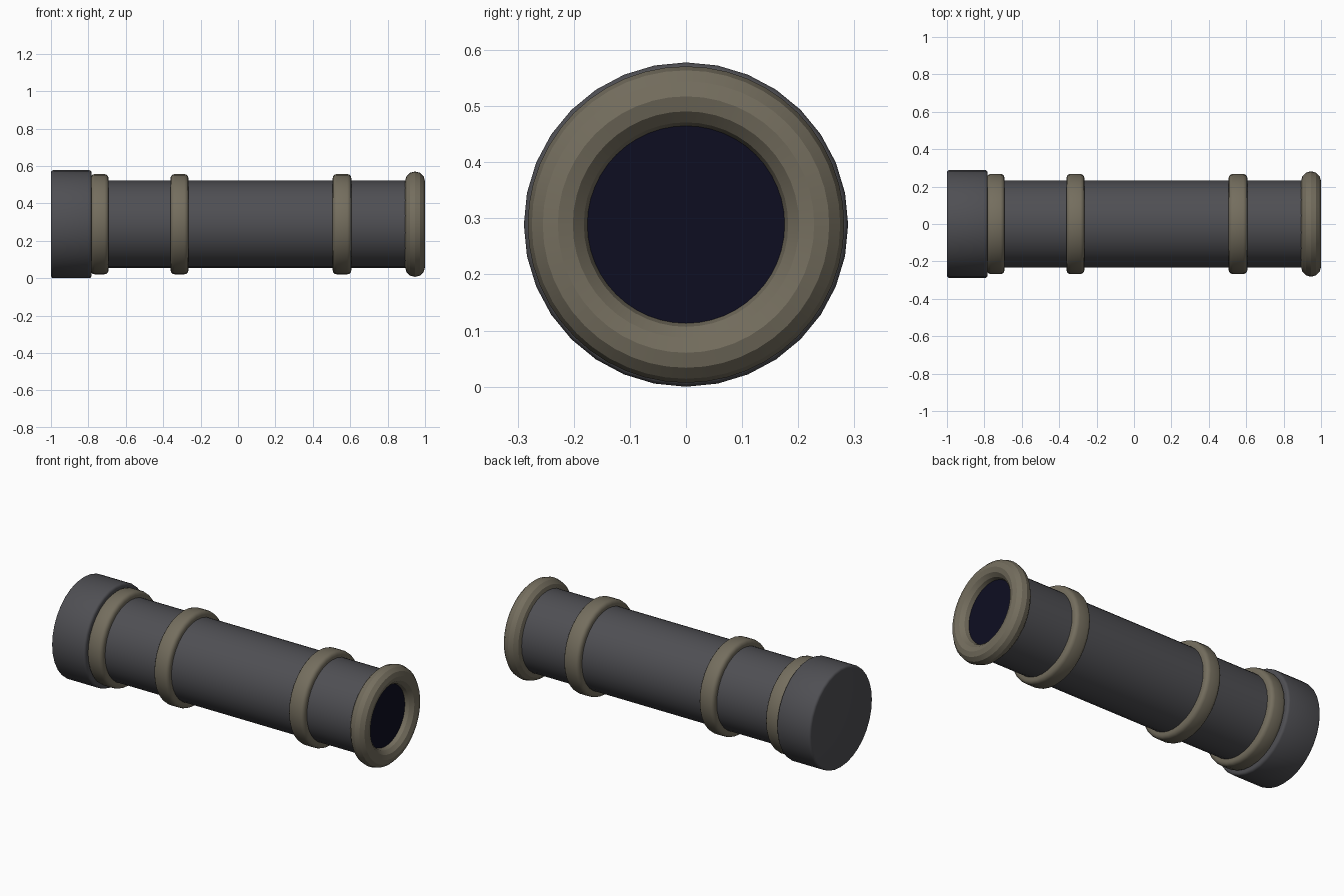
import bpy, bmesh, math

if "Cube" in bpy.data.objects:
    bpy.data.objects.remove(bpy.data.objects["Cube"])

AXIS_Z = 0.289


def material(name, rgb):
    m = bpy.data.materials.new(name)
    m.diffuse_color = (*rgb, 1)
    m.use_nodes = True
    m.node_tree.nodes["Principled BSDF"].inputs["Base Color"].default_value = m.diffuse_color
    return m


GREY = material("dark grey metal", (0.078, 0.078, 0.087))
TAN = material("dull bronze", (0.175, 0.155, 0.112))
BLACK = material("blue black bore", (0.004, 0.004, 0.0155))


def lathe(name, profile, mat, sides=32, closed=False, angle=35):
    """Spin (x, radius) points about the long axis; cap the ends unless closed."""
    bm = bmesh.new()
    rings = []
    for x, r in profile:
        rings.append([bm.verts.new((x, r * math.sin(2 * math.pi * i / sides),
                                    AXIS_Z + r * math.cos(2 * math.pi * i / sides)))
                      for i in range(sides)])
    pairs = list(zip(rings, rings[1:]))
    if closed:
        pairs.append((rings[-1], rings[0]))
    for a, b in pairs:
        for i in range(sides):
            j = (i + 1) % sides
            bm.faces.new((a[i], a[j], b[j], b[i]))
    if not closed:
        bm.faces.new(rings[0])
        bm.faces.new(rings[-1])
    bmesh.ops.recalc_face_normals(bm, faces=bm.faces)
    me = bpy.data.meshes.new(name)
    bm.to_mesh(me)
    bm.free()
    me.materials.append(mat)
    ob = bpy.data.objects.new(name, me)
    bpy.context.collection.objects.link(ob)
    bpy.ops.object.select_all(action='DESELECT')
    ob.select_set(True)
    bpy.context.view_layer.objects.active = ob
    bpy.ops.object.shade_smooth_by_angle(angle=math.radians(angle))
    return ob


def rounded(x0, x1, r, bevel, steps=3):
    """Outline of a drum with rounded rims."""
    arc = [(bevel * (1 - math.sin(t)), bevel * (1 - math.cos(t)))
           for t in (math.pi / 2 * k / steps for k in range(steps + 1))]
    right = [(x1 - dx, r - dr) for dx, dr in arc]
    left = [(x0 + dx, r - dr) for dx, dr in reversed(arc)]
    return left + right


# Main tube
lathe("barrel", [(-0.80, 0.233), (0.94, 0.233)], GREY)

# Thick closed rear end
lathe("breech_cap", rounded(-1.0, -0.783, 0.289, 0.014), GREY)

# Reinforcing bands
for n, (a, b) in enumerate([(-0.788, -0.692), (-0.361, -0.265), (0.506, 0.606)]):
    lathe("band_%d" % (n + 1), rounded(a, b, 0.268, 0.022), TAN)

# Rolled muzzle lip
lip = [(0.9465 + 0.0535 * math.sin(math.pi * k / 6),
        0.2285 + 0.0535 * math.cos(math.pi * k / 6)) for k in range(12)]
lathe("muzzle_lip", lip, TAN, sides=48, closed=True, angle=29)

# Dark mouth inside the lip
lathe("bore", [(0.942, 0.179), (0.95, 0.179)], BLACK, sides=48)
